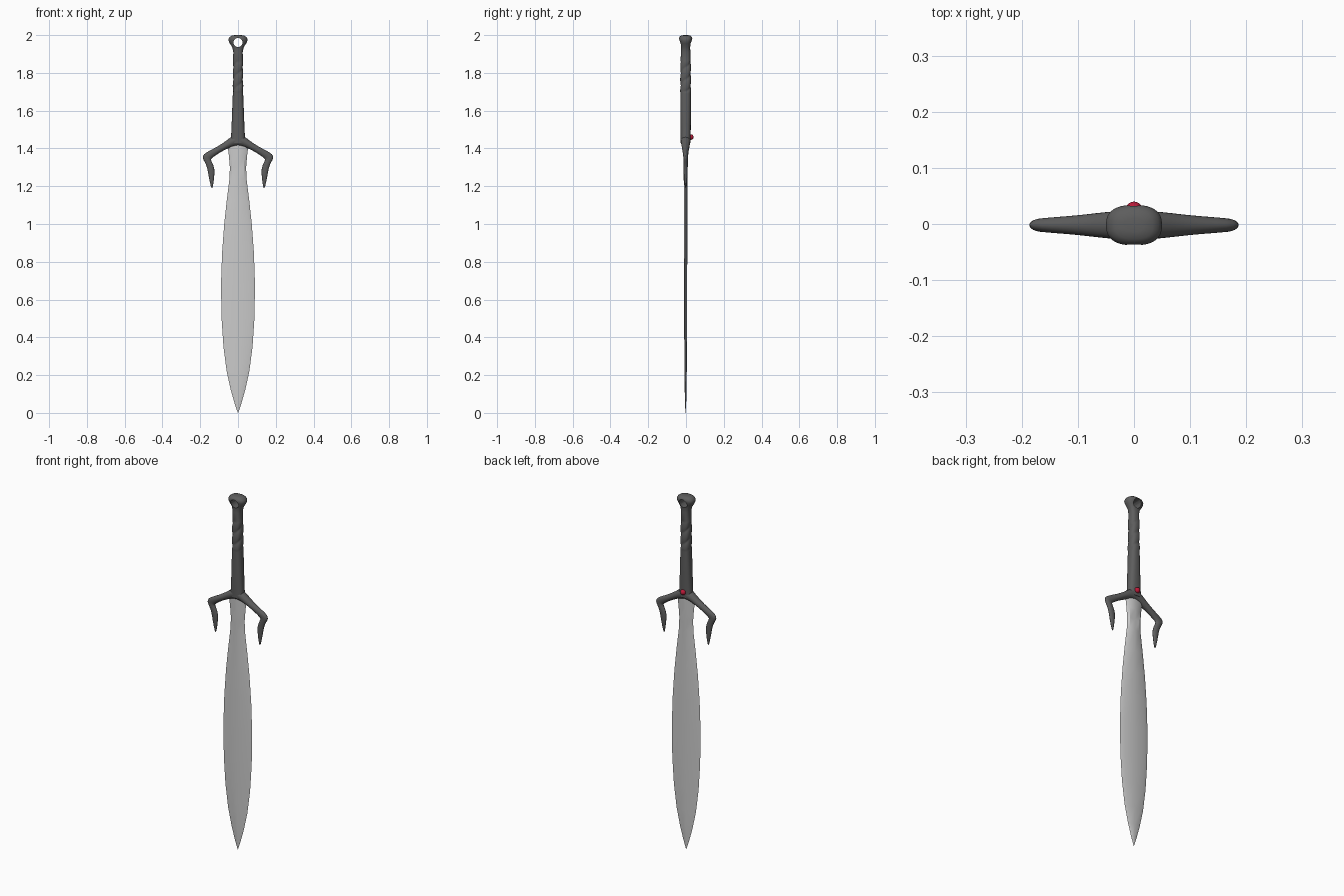
import bpy, bmesh, math
from math import sin, cos, pi

if "Cube" in bpy.data.objects:
    bpy.data.objects.remove(bpy.data.objects["Cube"])

Y0 = -0.002  # body sits slightly behind the jewel side


def loft(name, rings, angle=40, levels=0):
    """Skin a list of equal-length closed rings and cap both ends."""
    n = len(rings[0])
    verts = [p for r in rings for p in r]
    faces = [(i * n + j, i * n + (j + 1) % n, (i + 1) * n + (j + 1) % n, (i + 1) * n + j)
             for i in range(len(rings) - 1) for j in range(n)]
    faces += [tuple(range(n))[::-1], tuple(range(len(verts) - n, len(verts)))]
    mesh = bpy.data.meshes.new(name)
    mesh.from_pydata(verts, [], faces)
    bm = bmesh.new()
    bm.from_mesh(mesh)
    bmesh.ops.recalc_face_normals(bm, faces=bm.faces)
    bm.to_mesh(mesh)
    bm.free()
    obj = bpy.data.objects.new(name, mesh)
    bpy.context.collection.objects.link(obj)
    if levels:
        obj.modifiers.new("subsurf", 'SUBSURF').levels = levels
        obj.modifiers["subsurf"].render_levels = levels
    smooth(obj, angle)
    return obj


def smooth(obj, angle):
    bpy.ops.object.select_all(action='DESELECT')
    obj.select_set(True)
    bpy.context.view_layer.objects.active = obj
    bpy.ops.object.shade_smooth_by_angle(angle=math.radians(angle))


def interp(table, z):
    """Smooth (cosine-free linear) lookup of the columns at height z."""
    for a, b in zip(table, table[1:]):
        if z <= b[0]:
            t = (z - a[0]) / (b[0] - a[0])
            return [p + (q - p) * t for p, q in zip(a[1:], b[1:])]
    return list(table[-1][1:])


# Leaf-shaped blade: height, half width, half thickness
blade_profile = [(0.0, 0.001, 0.001), (0.05, 0.018, 0.003), (0.12, 0.038, 0.005),
                 (0.22, 0.060, 0.006), (0.35, 0.077, 0.007), (0.50, 0.087, 0.008),
                 (0.68, 0.090, 0.008), (0.85, 0.084, 0.009), (1.0, 0.073, 0.009),
                 (1.12, 0.060, 0.009), (1.24, 0.045, 0.010), (1.30, 0.043, 0.011),
                 (1.36, 0.048, 0.012), (1.44, 0.058, 0.012)]
section = [(1, 0), (0.72, 0.8), (0, 1), (-0.72, 0.8), (-1, 0), (-0.72, -0.8), (0, -1), (0.72, -0.8)]
loft("blade", [[(sx * w, Y0 + sy * t, z) for sx, sy in section] for z, w, t in blade_profile], 30)

# Guard with drooping hooks: outer x, z, inner x, z, half thickness
arm = [(0.035, 1.465, 0.030, 1.408, 0.026), (0.065, 1.439, 0.060, 1.397, 0.023),
       (0.105, 1.413, 0.097, 1.377, 0.018), (0.150, 1.389, 0.130, 1.355, 0.015),
       (0.183, 1.371, 0.141, 1.345, 0.013), (0.191, 1.352, 0.143, 1.339, 0.012),
       (0.178, 1.330, 0.136, 1.325, 0.012), (0.163, 1.300, 0.122, 1.295, 0.012),
       (0.156, 1.250, 0.125, 1.245, 0.010), (0.141, 1.185, 0.135, 1.185, 0.003)]
arms = [(-a, b, -c, d, e) for a, b, c, d, e in reversed(arm)] + [(0, 1.480, 0, 1.415, 0.028)] + arm
N = 12
guard_rings = []
for ox, oz, ix, iz, t in arms:
    ring = []
    for k in range(N):
        c, s = cos(2 * pi * k / N), sin(2 * pi * k / N)
        ring.append(((ox + ix) / 2 + c * (ox - ix) / 2, Y0 + s * t, (oz + iz) / 2 + c * (oz - iz) / 2))
    guard_rings.append(ring)
loft("guard", guard_rings, 50, 1)

# Grip with twisted band and flared pommel: height, half x, half y
hilt_profile = [(1.43, 0.040, 0.026), (1.475, 0.036, 0.027), (1.49, 0.035, 0.027),
                (1.60, 0.031, 0.028), (1.70, 0.027, 0.028), (1.85, 0.026, 0.027),
                (1.91, 0.025, 0.025), (1.935, 0.030, 0.024), (1.955, 0.043, 0.029),
                (1.97, 0.050, 0.034), (1.98, 0.050, 0.036), (1.99, 0.044, 0.033),
                (1.997, 0.034, 0.025), (2.0, 0.018, 0.012)]
heights = sorted({1.43, 1.475, 1.53, 1.6, 1.65} | {round(1.69 + 0.006 * i, 3) for i in range(30)}
                 | {p[0] for p in hilt_profile if p[0] > 1.87})
M = 32
hilt_rings = []
for z in heights:
    hx, hy = interp(hilt_profile, z)
    twist = 1.70 <= z <= 1.86
    ring = []
    for k in range(M):
        a = 2 * pi * k / M
        g = 1.0
        if twist:  # two-start helical grooves
            g = 0.83 + 0.21 * abs(sin(a - 2 * pi * (z - 1.70) / 0.13)) ** 0.5
        c, s = cos(a), sin(a)
        e = 0.8  # slightly squared section
        ring.append((math.copysign(abs(c) ** e, c) * hx * g,
                     Y0 + math.copysign(abs(s) ** e, s) * hy * g, z))
    hilt_rings.append(ring)
hilt = loft("hilt", hilt_rings, 45)

# Hole through the pommel
bpy.ops.mesh.primitive_cylinder_add(vertices=24, radius=0.024, depth=0.3,
                                    location=(0, 0, 1.961), rotation=(pi / 2, 0, 0))
cutter = bpy.context.object
cutter.name = "pommel_hole_cutter"
cut = hilt.modifiers.new("hole", 'BOOLEAN')
cut.object = cutter
cut.operation = 'DIFFERENCE'
cut.solver = 'EXACT'
bpy.context.view_layer.objects.active = hilt
bpy.ops.object.modifier_apply(modifier="hole")
bpy.data.objects.remove(cutter, do_unlink=True)
smooth(hilt, 45)

# Red jewel on the rear of the guard
bpy.ops.mesh.primitive_uv_sphere_add(segments=20, ring_count=12, radius=0.015, location=(0, 0.025, 1.46))
jewel = bpy.context.object
jewel.name = "jewel"
smooth(jewel, 60)

# Dark metal, steel and red
for names, colour in ((("hilt", "guard"), (0.11, 0.11, 0.11, 1)),
                      (("jewel",), (0.5, 0.01, 0.04, 1))):
    mat = bpy.data.materials.new(names[0] + "_colour")
    mat.diffuse_color = colour
    mat.use_nodes = True
    mat.node_tree.nodes["Principled BSDF"].inputs["Base Color"].default_value = mat.diffuse_color
    for nm in names:
        bpy.data.objects[nm].data.materials.append(mat)
